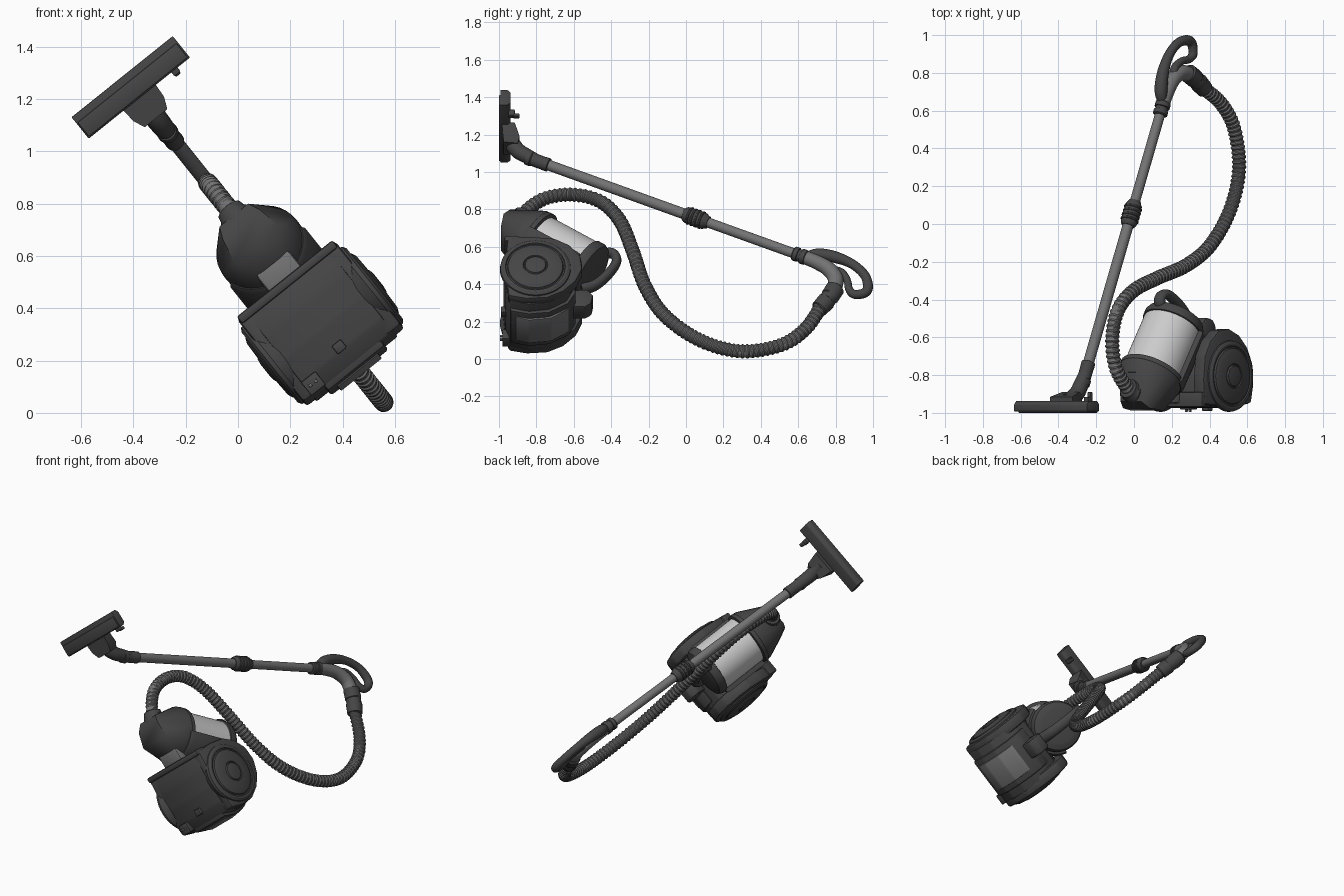
import bpy, bmesh
from math import sin, cos, pi, radians
from mathutils import Vector, Matrix

if "Cube" in bpy.data.objects:
    bpy.data.objects.remove(bpy.data.objects["Cube"])

# Local frame: s = sideways, p = lengthwise (towards the back), h = height over the floor.
# The cleaner's floor is the world plane y = -1, turned about y.
c, k = cos(radians(38.7)), sin(radians(38.7))
M = Matrix(((c, k, 0, .460 * c), (0, 0, 1, -1), (k, -c, 0, .460 * k), (0, 0, 0, 1)))


def material(name, v):
    m = bpy.data.materials.new(name)
    m.diffuse_color = (v, v, v, 1)
    m.use_nodes = True
    m.node_tree.nodes["Principled BSDF"].inputs["Base Color"].default_value = m.diffuse_color
    return m


DARK, MID, LIGHT = material("dark_plastic", .06), material("grey_plastic", .17), material("clear_bin", .55)


def finish(name, bm, mat):
    bmesh.ops.recalc_face_normals(bm, faces=bm.faces)
    me = bpy.data.meshes.new(name)
    bm.to_mesh(me)
    bm.free()
    ob = bpy.data.objects.new(name, me)
    ob.matrix_world = M
    me.materials.append(mat)
    bpy.context.collection.objects.link(ob)
    return ob


def loft(name, rings, mat):
    bm = bmesh.new()
    vs = [[bm.verts.new(v) for v in r] for r in rings]
    n = len(rings[0])
    for a, b in zip(vs, vs[1:]):
        for i in range(n):
            bm.faces.new((a[i], a[(i + 1) % n], b[(i + 1) % n], b[i]))
    bm.faces.new(vs[0])
    bm.faces.new(vs[-1])
    return finish(name, bm, mat)


def circle(p, h, r, t, n=32, wide=1):
    nx, ny = -t[1], t[0]
    return [Vector((wide * r * sin(a), p + nx * r * cos(a), h + ny * r * cos(a)))
            for a in (2 * pi * i / n for i in range(n))]


def sweep(name, path, mat, n=32, wide=1):
    """Round tube through (p, h, radius) points in the middle plane."""
    rings = []
    for i, (p, h, r) in enumerate(path):
        a, b = path[max(i - 1, 0)], path[min(i + 1, len(path) - 1)]
        t = Vector((b[0] - a[0], b[1] - a[1])).normalized()
        rings.append(circle(p, h, r, t, n, wide))
    return loft(name, rings, mat)


def smooth(pts, sub=8):
    """Catmull-Rom curve through tuples."""
    v = [Vector(q) for q in pts]
    v = [2 * v[0] - v[1]] + v + [2 * v[-1] - v[-2]]
    out = []
    for a, b, d, e in zip(v, v[1:], v[2:], v[3:]):
        for j in range(sub):
            t = j / sub
            out.append(.5 * (2 * b + (d - a) * t + (2 * a - 5 * b + 4 * d - e) * t * t + (3 * b - a - 3 * d + e) * t ** 3))
    return out + [v[-2]]


def slab(name, prof, s0, s1, mat=DARK, bevel=.012):
    """Side profile of (p, h) points extruded sideways."""
    bm = bmesh.new()
    f = bm.faces.new([bm.verts.new((s0, p, h)) for p, h in prof])
    ext = bmesh.ops.extrude_face_region(bm, geom=[f])["geom"]
    bmesh.ops.translate(bm, vec=(s1 - s0, 0, 0), verts=[g for g in ext if isinstance(g, bmesh.types.BMVert)])
    bmesh.ops.recalc_face_normals(bm, faces=bm.faces)
    bmesh.ops.bevel(bm, geom=bm.edges[:], offset=bevel, segments=2, profile=.5, affect='EDGES')
    return finish(name, bm, mat)


def box(name, s0, s1, p0, p1, h0, h1, mat=DARK, bevel=.005):
    return slab(name, [(p0, h0), (p1, h0), (p1, h1), (p0, h1)], s0, s1, mat, bevel)


def hull(name, pts, mat=DARK):
    bm = bmesh.new()
    for q in pts:
        bm.verts.new(q)
    bmesh.ops.convex_hull(bm, input=bm.verts[:])
    bmesh.ops.delete(bm, geom=[v for v in bm.verts if not v.link_faces], context='VERTS')
    return finish(name, bm, mat)


# Floor nozzle with sole, tapered neck and pedal
slab("floor_nozzle", [(-1.28, .008), (-1.175, .008), (-1.175, .045), (-1.19, .063), (-1.262, .063), (-1.28, .045)],
     -.25, .246, DARK, .004)
box("nozzle_sole", -.245, .24, -1.25, -1.18, 0, .02)
hull("nozzle_neck", [(d * s, p, h) for d in (1, -1) for s, p, h in
                     ((.08, -1.19, .015), (.075, -1.19, .085), (.06, -1.11, .11), (.075, -1.12, .02),
                      (.045, -1.075, .10), (.055, -1.075, .025))])
box("nozzle_pedal", .155, .185, -1.195, -1.155, .05, .085)
box("nozzle_pedal_tip", .158, .182, -1.17, -1.15, .075, .11)


# Wand: straight line through the tubes, elbow at the nozzle
def wand(name, spec, mat):
    sweep(name, [(-.99 + .461 * (h - .2), h, r) for h, r in spec], mat, 24)


sweep("nozzle_elbow", smooth([(-1.15, .06, .04), (-1.10, .075, .043), (-1.055, .105, .042), (-1.025, .145, .04),
                              (-.99, .2, .036)], 5), DARK, 24)
wand("wand_lower_cuff", [(.15, .040), (.175, .041), (.18, .036), (.235, .036), (.238, .037), (.265, .037), (.268, .03)], DARK)
wand("wand_lower_tube", [(.25, .029), (1.02, .029)], MID)
wand("wand_coupler", [(.99, .034), (1.0, .042), (1.01, .044), (1.06, .047), (1.10, .044), (1.11, .036), (1.12, .033)], DARK)
for i in range(4):
    h = 1.015 + i * .021
    wand("coupler_rib", [(h, .045), (h + .003, .049), (h + .009, .049), (h + .012, .045)], DARK)
wand("wand_upper_tube", [(1.1, .027), (1.62, .027)], MID)
wand("wand_upper_cuff", [(1.575, .032), (1.58, .039), (1.60, .039), (1.602, .034), (1.615, .034), (1.617, .041),
                         (1.64, .041), (1.645, .034)], DARK)

# Bent hand grip and open loop handle
sweep("grip_elbow", smooth([(-.335, 1.62, .036), (-.30, 1.69, .038), (-.25, 1.76, .04), (-.18, 1.80, .041),
                            (-.11, 1.79, .041), (-.06, 1.765, .04)]), MID, 24)
sweep("loop_handle", smooth([(-.33, 1.63, .02), (-.345, 1.70, .034), (-.332, 1.79, .032), (-.285, 1.885, .026),
                             (-.21, 1.953, .025), (-.13, 1.973, .027), (-.085, 1.955, .026), (-.075, 1.90, .024),
                             (-.11, 1.872, .021), (-.17, 1.862, .02), (-.225, 1.83, .022), (-.24, 1.78, .026)]),
      DARK, 16)
sweep("hose_upper_cuff", [(-.12, 1.80, .042), (-.115, 1.798, .05), (-.06, 1.77, .05), (-.055, 1.767, .046),
                          (-.03, 1.752, .046), (-.027, 1.75, .05), (.025, 1.712, .046), (.028, 1.709, .038)], DARK, 24)

# Ribbed hose, resampled at even steps
curve = smooth([(-.55, .11), (-.645, .145), (-.733, .25), (-.757, .40), (-.708, .545), (-.578, .647), (-.372, .715),
                (-.132, .781), (.073, .888), (.24, 1.075), (.315, 1.289), (.275, 1.503), (.166, 1.636), (.0, 1.728)], 24)
even, want, run, step = [], 0, 0, .0065
for a, b in zip(curve, curve[1:]):
    d = (b - a).length
    while want <= run + d:
        even.append(a.lerp(b, (want - run) / d))
        want += step
    run += d
sweep("ribbed_hose", [(q.x, q.y, (.033, .038, .038, .033)[i % 4]) for i, q in enumerate(even)], MID, 20)
sweep("hose_socket", [(-.48, .085, .07), (-.56, .108, .066), (-.60, .12, .062), (-.605, .122, .056), (-.625, .13, .052),
                      (-.627, .131, .04)], DARK)

# Inclined dust bin: coaxial stack of base, clear wall, cap
AX = Vector((.57, .822))


def on_axis(a):
    return -.43 + AX[0] * a, .2 + AX[1] * a


def stack(name, spec, mat):
    sweep(name, [(*on_axis(a), r) for a, r in spec], mat, 48)


stack("bin_base", [(-.09, .125), (-.08, .145), (-.02, .168), (-.01, .176), (.015, .176), (.02, .158)], DARK)
stack("bin_wall", [(.0, .158), (.32, .158)], LIGHT)
stack("bin_cap", [(.31, .158), (.313, .165), (.345, .165), (.365, .155), (.375, .13), (.38, .11)], DARK)
hull("front_housing", [v for a in (-.03, .01) for v in circle(*on_axis(a), .174, AX, 40)] +
     [Vector((d * s, p, h)) for d in (1, -1) for s, p, h in
      ((.07, -.60, .06), (.07, -.59, .165), (.09, -.555, .025), (.11, -.46, .012))])
sweep("bin_handle", smooth([(-.31, .53, .026), (-.355, .58, .026), (-.345, .618, .025), (-.29, .627, .025),
                            (-.20, .575, .026), (-.135, .51, .027), (-.11, .44, .028)]), DARK, 16, 1.3)

# Cradle shell hugging the rear of the bin
cradle = []
for a, g in ((-.02, 0), (-.0, .01), (.2, .01), (.30, .01), (.315, 0)):
    p, h = on_axis(a)
    angs = [pi + (i / 20 - .5) * pi * .84 for i in range(21)]
    pts = [(.178 + g, t) for t in angs] + [(.156, t) for t in reversed(angs)]
    cradle.append([Vector((r * sin(t), p - AX[1] * r * cos(t), h + AX[0] * r * cos(t))) for r, t in pts])
loft("bin_cradle", cradle, DARK)
box("connecting_block", -.08, .08, -.37, -.24, .05, .15, MID, .015)

# Motor body: core, front lip, rear panels, top latch
slab("body_core", [(-.265, .045), (-.16, .03), (-.05, .025), (.06, .035), (.13, .06), (.155, .16), (.14, .27),
                   (.085, .36), (.0, .40), (-.10, .40), (-.2, .33), (-.26, .2)], -.2, .2, DARK, .01)
box("front_lip", -.235, .235, -.29, -.255, .03, .11, DARK, .01)
slab("rear_panel", [(.05, .055), (.15, .06), (.172, .16), (.16, .27), (.10, .37), (.03, .41), (-.05, .41)],
     -.14, .14, DARK, .012)
slab("rear_panel_inset", [(.1, .085), (.162, .09), (.182, .16), (.168, .28), (.11, .365), (.05, .39)], -.10, .10, MID, .006)
slab("top_latch", [(-.06, .38), (.05, .38), (.055, .46), (.03, .495), (-.03, .505), (-.07, .47)], -.055, .055, DARK, .012)

# Fenders and large wheels on both sides
fender = [(-.275, .045), (-.06, .028), (.125, .05), (.146, .15), (.138, .26), (.095, .345), (.025, .412), (-.06, .447),
          (-.15, .437), (-.225, .38), (-.27, .30), (-.283, .18)]
rim = [(.19, .17), (.23, .19), (.247, .187), (.257, .172), (.257, .16), (.250, .157), (.250, .15), (.259, .146),
       (.268, .125), (.270, .066), (.264, .063), (.264, .058), (.273, .054), (.277, .03)]
for d, side in ((1, "right"), (-1, "left")):
    slab("fender_" + side, fender, d * .165, d * .24, DARK, .016)
    loft("wheel_" + side, [[Vector((d * s, -.06 + r * cos(t), .195 + r * sin(t)))
                            for t in (2 * pi * i / 48 for i in range(48))] for s, r in rim], DARK)

# Small caster and power plug below the body
box("caster_fork", -.022, .022, .025, .065, .01, .05)
box("plug_block", -.20, -.13, .06, .125, .018, .07)
for s in (-.178, -.152):
    box("plug_pin", s - .006, s + .006, .085, .097, .005, .03, MID, .002)

bpy.ops.object.select_all(action='SELECT')
bpy.context.view_layer.objects.active = bpy.context.scene.objects[0]
bpy.ops.object.shade_smooth_by_angle(angle=radians(32))
